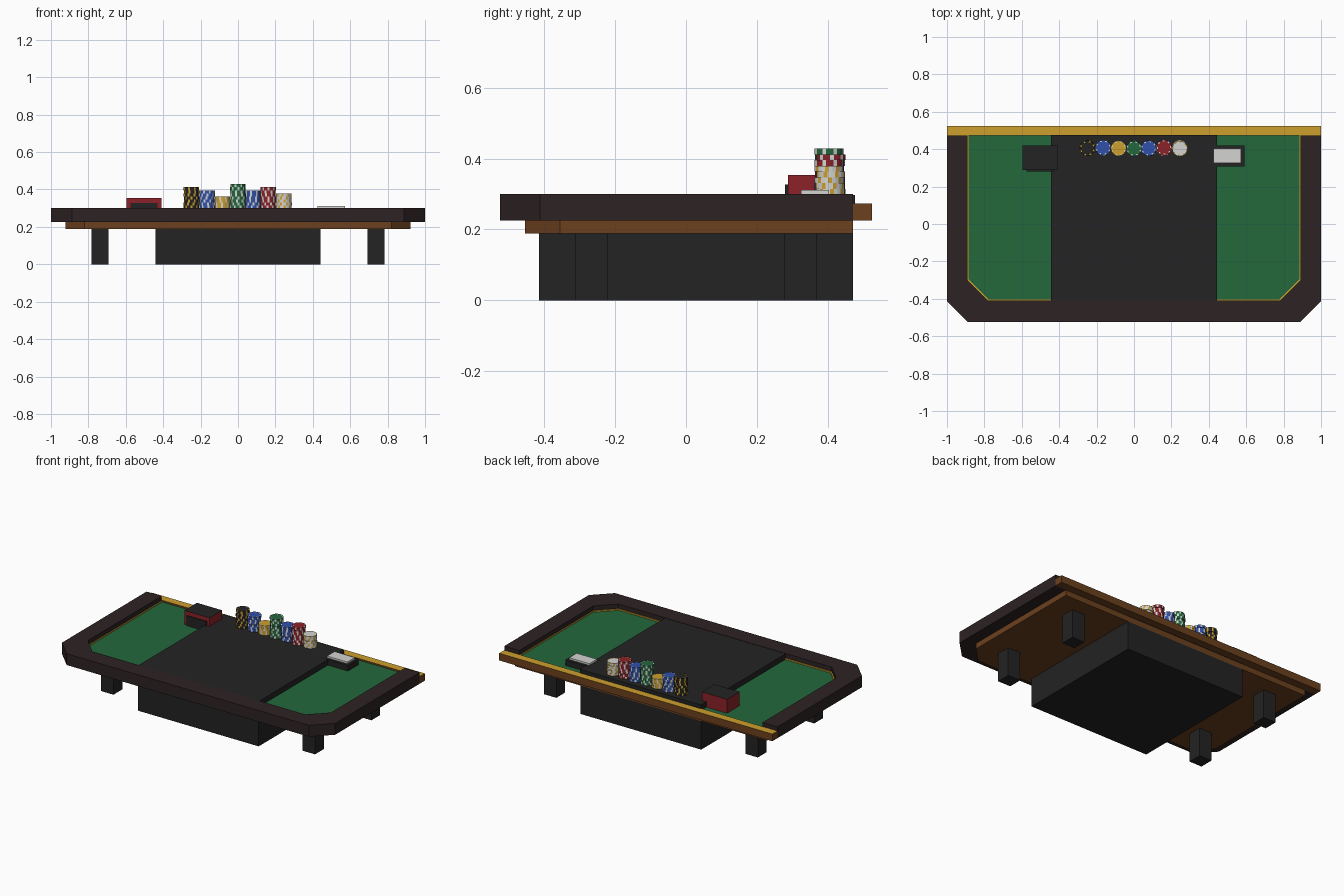
import bpy, bmesh, math, random
from mathutils import Matrix, Vector

random.seed(4)
cube = bpy.data.objects.get("Cube")
if cube:
    bpy.data.objects.remove(cube, do_unlink=True)


def material(name, srgb):
    lin = [((c / 255 + 0.055) / 1.055) ** 2.4 for c in srgb]
    m = bpy.data.materials.new(name)
    m.use_nodes = True
    m.diffuse_color = (*lin, 1)
    m.node_tree.nodes["Principled BSDF"].inputs["Base Color"].default_value = (*lin, 1)
    return m


BLACK = material("black", (35, 35, 35))
RAIL = material("dark leather", (45, 34, 35))
WOOD = material("brown wood", (108, 64, 30))
GOLD = material("gold", (205, 160, 45))
GREEN = material("green felt", (35, 104, 60))
RED = material("red", (140, 34, 40))
BLUE = material("blue", (48, 80, 170))
WHITE = material("white", (212, 212, 210))


def finish(name, bm, mats):
    me = bpy.data.meshes.new(name)
    bm.to_mesh(me)
    bm.free()
    for m in mats:
        me.materials.append(m)
    ob = bpy.data.objects.new(name, me)
    bpy.context.collection.objects.link(ob)


def prism(name, outline, z0, z1, *mats):
    """Extrude an outline upward; a second material colours the top face."""
    bm = bmesh.new()
    base = bm.faces.new([bm.verts.new((x, y, z0)) for x, y in outline])
    ext = bmesh.ops.extrude_face_region(bm, geom=[base])
    bmesh.ops.translate(bm, vec=(0, 0, z1 - z0),
                        verts=[g for g in ext["geom"] if isinstance(g, bmesh.types.BMVert)])
    bm.normal_update()
    bmesh.ops.recalc_face_normals(bm, faces=bm.faces)
    bm.normal_update()
    if len(mats) > 1:
        for f in bm.faces:
            f.material_index = int(f.normal.z > 0.9)
    finish(name, bm, mats)


def box(name, x0, x1, y0, y1, z0, z1, *mats):
    prism(name, [(x0, y0), (x1, y0), (x1, y1), (x0, y1)], z0, z1, *mats)


def tray_outline(w, front, back, cx, cy):
    """Open path round the table, with the two front corners cut off."""
    half = [(w, back), (w, front + cy), (w - cx, front)]
    return half + [(-x, y) for x, y in reversed(half)]


def u_band(name, outer, inner, z0, z1, mat):
    prism(name, outer + inner[::-1], z0, z1, mat)


BACK = 0.472
FELT = 0.262

# Table body
inner = tray_outline(0.89, -0.41, BACK, 0.11, 0.11)
prism("table_base", tray_outline(0.922, -0.455, BACK, 0.10, 0.10), 0.188, 0.225, WOOD)
prism("felt_top", inner, 0.225, FELT, GREEN)
u_band("padded_rail", tray_outline(1.0, -0.525, BACK, 0.113, 0.113), inner, 0.225, 0.30, RAIL)
u_band("felt_trim", inner, tray_outline(0.886, -0.403, BACK, 0.11, 0.11), FELT, FELT + 0.008, GOLD)
box("back_ledge", -1, 1, BACK, 0.525, 0.225, 0.273, WOOD, GOLD)
box("center_panel", -0.443, 0.443, -0.412, 0.477, 0.225, 0.298, BLACK)

# Pedestal and legs
box("pedestal", -0.442, 0.442, -0.415, BACK, 0, 0.188, BLACK)
for side, sx in (("left", 1), ("right", -1)):
    for end, y in (("front", -0.268), ("back", 0.322)):
        x = 0.738 * sx
        box(f"{end}_{side}_leg", x - 0.046, x + 0.046, y - 0.046, y + 0.046, 0, 0.188, BLACK)

# Card shoe
box("card_shoe", -0.595, -0.41, 0.288, 0.42, FELT, 0.354, RED, BLACK)
box("card_shoe_slot", -0.575, -0.43, 0.28, 0.288, FELT, 0.327, BLACK)

# Discard tray with a deck of cards
box("discard_tray", 0.42, 0.59, 0.307, 0.42, FELT, 0.299, BLACK)
box("card_deck", 0.425, 0.573, 0.325, 0.403, 0.299, 0.311, WHITE)


# Chip stacks
def chip_stack(name, x, count, body, spot):
    bm = bmesh.new()
    h = 0.0163
    for i in range(count):
        turn = random.uniform(0, math.tau)
        center = Vector((x + random.uniform(-.002, .002), 0.406 + random.uniform(-.003, .003),
                         0.298 + h * (i + 0.5)))
        chip = bmesh.ops.create_cone(bm, cap_ends=True, segments=24, radius1=0.041,
                                     radius2=0.041, depth=h,
                                     matrix=Matrix.Translation(center) @ Matrix.Rotation(turn, 4, "Z"))
        bm.normal_update()
        faces = {f for v in chip["verts"] for f in v.link_faces}
        top = [f for f in faces if f.normal.z > 0.9]
        sides = [f for f in faces if abs(f.normal.z) < 0.1]
        rim = bmesh.ops.inset_region(bm, faces=top, thickness=0.008)["faces"]
        # Every third rim segment carries an edge spot
        for f in sides + rim:
            d = f.calc_center_median() - center
            k = round((math.atan2(d.y, d.x) - turn) / math.tau * 24 - 0.5)
            f.material_index = int(k % 3 == 0)
    finish(name, bm, [body, spot])


stacks = [("black", -0.248, 7, BLACK, GOLD), ("outer_blue", -0.165, 6, BLUE, WHITE),
          ("gold", -0.083, 4, GOLD, WHITE), ("green", 0.0, 8, GREEN, WHITE),
          ("inner_blue", 0.08, 6, BLUE, WHITE), ("red", 0.162, 7, RED, WHITE),
          ("white", 0.245, 5, WHITE, GOLD)]
for label, x, n, body, spot in stacks:
    chip_stack(f"{label}_chip_stack", x, n, body, spot)
